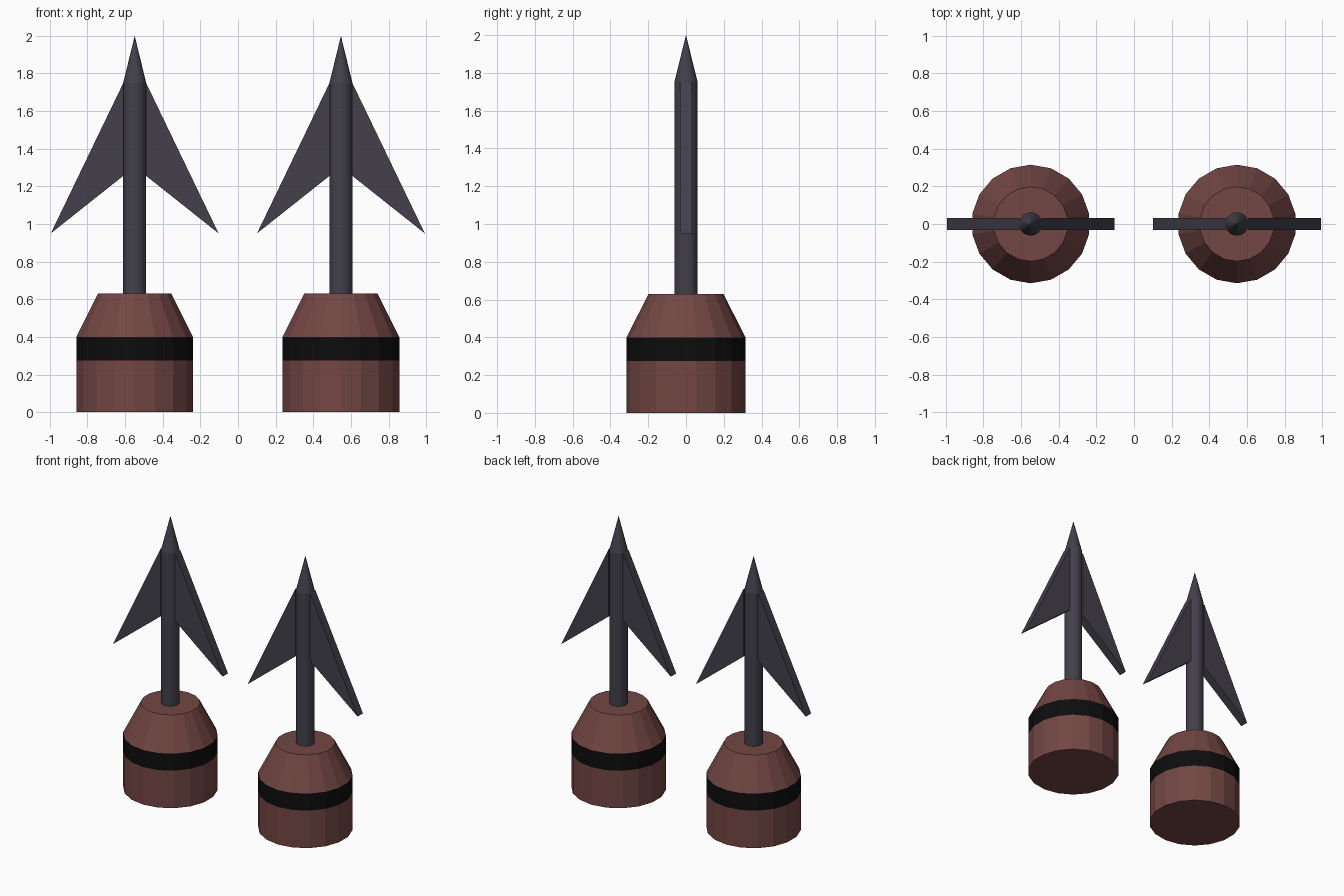
import bpy, bmesh, math

if "Cube" in bpy.data.objects:
    bpy.data.objects.remove(bpy.data.objects["Cube"])


def material(name, rgb):
    m = bpy.data.materials.new(name)
    m.diffuse_color = (*rgb, 1)
    m.use_nodes = True
    m.node_tree.nodes["Principled BSDF"].inputs["Base Color"].default_value = m.diffuse_color
    return m


brown = material("brown", (0.17, 0.062, 0.057))
black = material("black", (0.004, 0.004, 0.004))
steel = material("dark_steel", (0.056, 0.051, 0.07))


def finish(bm, name, x, mats):
    bmesh.ops.recalc_face_normals(bm, faces=bm.faces)
    mesh = bpy.data.meshes.new(name)
    bm.to_mesh(mesh)
    bm.free()
    for m in mats:
        mesh.materials.append(m)
    ob = bpy.data.objects.new(name, mesh)
    ob.location.x = x
    bpy.context.collection.objects.link(ob)
    return ob


def lathe(name, x, profile, sides, mats, slots):
    """Revolve (radius, z) points; a zero radius closes to a point."""
    bm = bmesh.new()
    rings = []
    for r, z in profile:
        if r == 0:
            rings.append([bm.verts.new((0, 0, z))] * sides)
        else:
            rings.append([bm.verts.new((r * math.sin(2 * math.pi * i / sides),
                                        r * math.cos(2 * math.pi * i / sides), z))
                          for i in range(sides)])
    for a, b, slot in zip(rings, rings[1:], slots):
        for i in range(sides):
            j = (i + 1) % sides
            corners = list(dict.fromkeys((a[i], a[j], b[j], b[i])))
            bm.faces.new(corners).material_index = slot
    for ring in (rings[0], rings[-1]):
        if ring[0] is not ring[1]:
            bm.faces.new(ring)
    return finish(bm, name, x, mats)


def barb(name, x, side):
    """Swept-back triangular blade, extruded through its thickness."""
    bm = bmesh.new()
    points = [(0.059, 1.753), (0.446, 0.95), (0.059, 1.257)]
    face = bm.faces.new([bm.verts.new((side * px, -0.031, pz)) for px, pz in points])
    ext = bmesh.ops.extrude_face_region(bm, geom=[face])["geom"]
    bmesh.ops.translate(bm, vec=(0, 0.062, 0),
                        verts=[v for v in ext if isinstance(v, bmesh.types.BMVert)])
    return finish(bm, name, x, [steel])


for label, x in (("left", -0.549), ("right", 0.547)):
    # Weighted base with dark band and tapered shoulder
    lathe(label + "_base", x,
          [(0.315, 0), (0.315, 0.275), (0.315, 0.4), (0.198, 0.63)],
          18, [brown, black], [0, 1, 0])
    # Shaft with pointed tip
    lathe(label + "_shaft", x, [(0.062, 0.62), (0.062, 1.75), (0, 2.0)],
          18, [steel], [0, 0])
    # Barbs on both sides
    barb(label + "_outer_barb", x, math.copysign(1, x))
    barb(label + "_inner_barb", x, -math.copysign(1, x))
